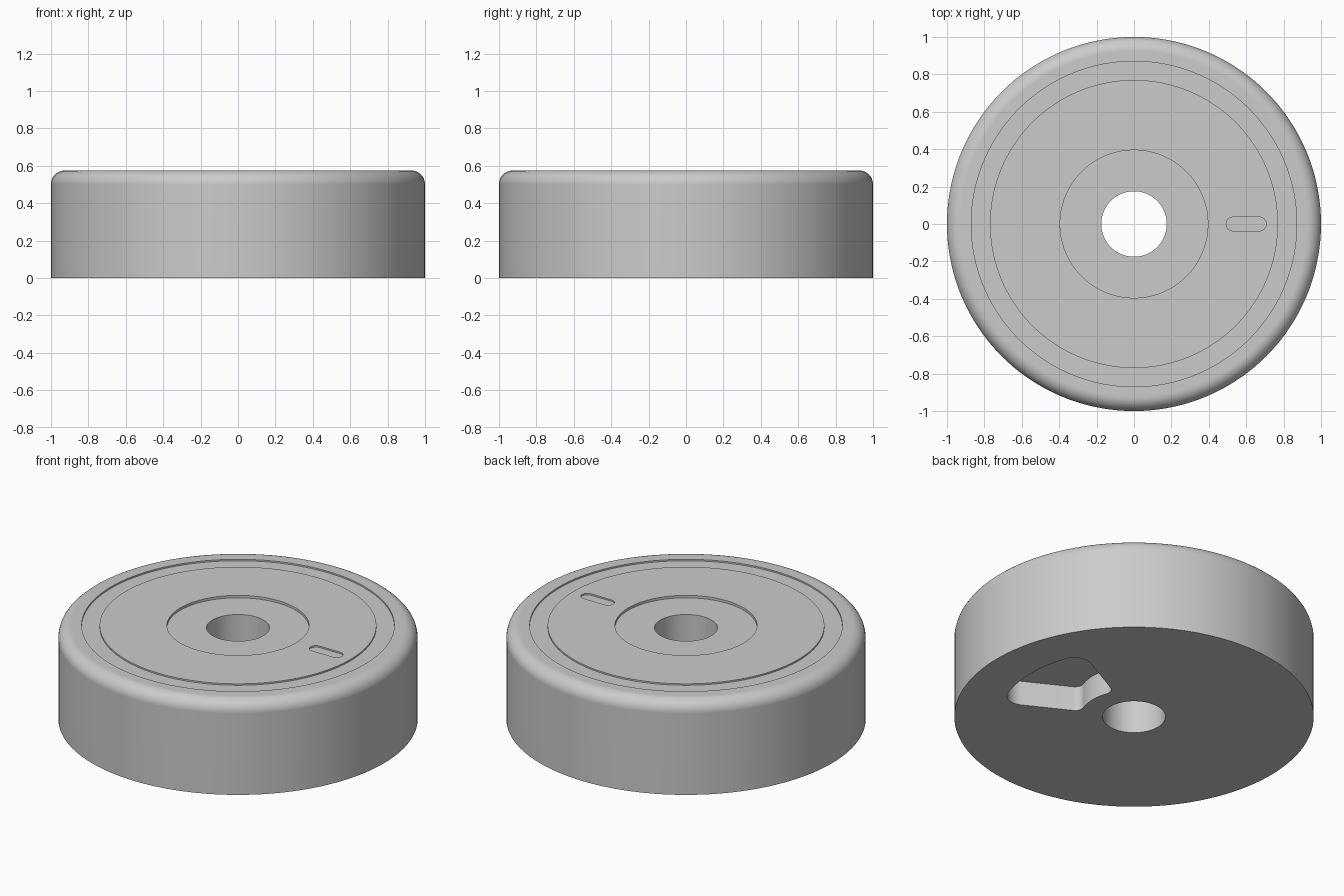
import bpy
import bmesh
from math import sin, cos, asin, pi, radians
from mathutils import Matrix, Vector

cube = bpy.data.objects.get("Cube")
if cube:
    bpy.data.objects.remove(cube, do_unlink=True)

HEIGHT = 0.575
BORE = 0.175
FILLET = 0.075
POCKET_DEPTH = 0.152

grey = bpy.data.materials.new("plain_grey")
grey.use_nodes = True
grey.diffuse_color = (0.6, 0.6, 0.6, 1)
grey.node_tree.nodes["Principled BSDF"].inputs["Base Color"].default_value = (0.6, 0.6, 0.6, 1)


def make_object(name, bm):
    bmesh.ops.recalc_face_normals(bm, faces=bm.faces)
    mesh = bpy.data.meshes.new(name)
    bm.to_mesh(mesh)
    bm.free()
    mesh.materials.append(grey)
    obj = bpy.data.objects.new(name, mesh)
    bpy.context.collection.objects.link(obj)
    return obj


def lathe(name, profile, steps=144):
    """Revolve a closed (radius, height) outline around z."""
    bm = bmesh.new()
    verts = [bm.verts.new((r, 0, z)) for r, z in profile]
    edges = [bm.edges.new((a, b)) for a, b in zip(verts, verts[1:] + verts[:1])]
    bmesh.ops.spin(bm, geom=verts + edges, cent=(0, 0, 0), axis=(0, 0, 1),
                   angle=2 * pi, steps=steps, use_merge=False)
    bmesh.ops.remove_doubles(bm, verts=bm.verts, dist=1e-5)
    return make_object(name, bm)


def prism(name, outline, low, high, turn=0):
    """Extrude an xy outline from low to high, turned around z."""
    bm = bmesh.new()
    face = bm.faces.new([bm.verts.new((x, y, low)) for x, y in outline])
    out = bmesh.ops.extrude_face_region(bm, geom=[face])
    top = [v for v in out["geom"] if isinstance(v, bmesh.types.BMVert)]
    bmesh.ops.translate(bm, verts=top, vec=Vector((0, 0, high - low)))
    bm.transform(Matrix.Rotation(turn, 4, "Z"))
    obj = make_object(name, bm)
    obj.hide_render = True
    return obj


def arc(cx, cy, r, start, end, n):
    return [(cx + r * cos(start + (end - start) * i / n),
             cy + r * sin(start + (end - start) * i / n)) for i in range(n + 1)]


def pocket_outline(r_in=0.30, r_out=0.75, half=radians(28), f_in=0.05, f_out=0.10):
    """Ring sector with rounded corners, centred on +x."""
    c_out, c_in = r_out - f_out, r_in + f_in
    a_out = half - asin(f_out / c_out)
    a_in = half - asin(f_in / c_in)
    upper = arc(0, 0, r_out, 0, a_out, 8)
    upper += arc(c_out * cos(a_out), c_out * sin(a_out), f_out, a_out, half + pi / 2, 8)
    upper += arc(c_in * cos(a_in), c_in * sin(a_in), f_in, half + pi / 2, a_in + pi, 8)
    upper += arc(0, 0, r_in, a_in, 0, 8)[1:]
    lower = [(x, -y) for x, y in reversed(upper[1:-1])]
    return upper + lower


def cut(target, cutter):
    mod = target.modifiers.new("cut", "BOOLEAN")
    mod.operation = "DIFFERENCE"
    mod.solver = "EXACT"
    mod.object = cutter
    bpy.context.view_layer.objects.active = target
    bpy.ops.object.modifier_apply(modifier=mod.name)
    bpy.data.objects.remove(cutter, do_unlink=True)


# Disc body with rounded rim, shallow ring groove, hub recess and bore
groove = HEIGHT - 0.009
recess = HEIGHT - 0.015
profile = [(BORE, 0), (1, 0)]
profile += arc(1 - FILLET, HEIGHT - FILLET, FILLET, 0, pi / 2, 10)
profile += [(0.87, HEIGHT), (0.87, groove), (0.77, groove), (0.77, HEIGHT),
            (0.395, HEIGHT), (0.395, recess), (BORE, recess)]
body = lathe("wheel_body", profile)

# Three pockets in the underside
for i in range(3):
    cut(body, prism("pocket_cutter", pocket_outline(), -0.1, POCKET_DEPTH, i * 2 * pi / 3))

# Small radial slot in the top face
slot = arc(0.67, 0, 0.037, -pi / 2, pi / 2, 12) + arc(0.53, 0, 0.037, pi / 2, 3 * pi / 2, 12)
cut(body, prism("slot_cutter", slot, groove, HEIGHT + 0.1))

# Smooth curved walls, crisp edges
bpy.ops.object.select_all(action="DESELECT")
body.select_set(True)
bpy.context.view_layer.objects.active = body
bpy.ops.object.shade_smooth_by_angle(angle=radians(30))
weighted = body.modifiers.new("even_shading", "WEIGHTED_NORMAL")
weighted.keep_sharp = True
